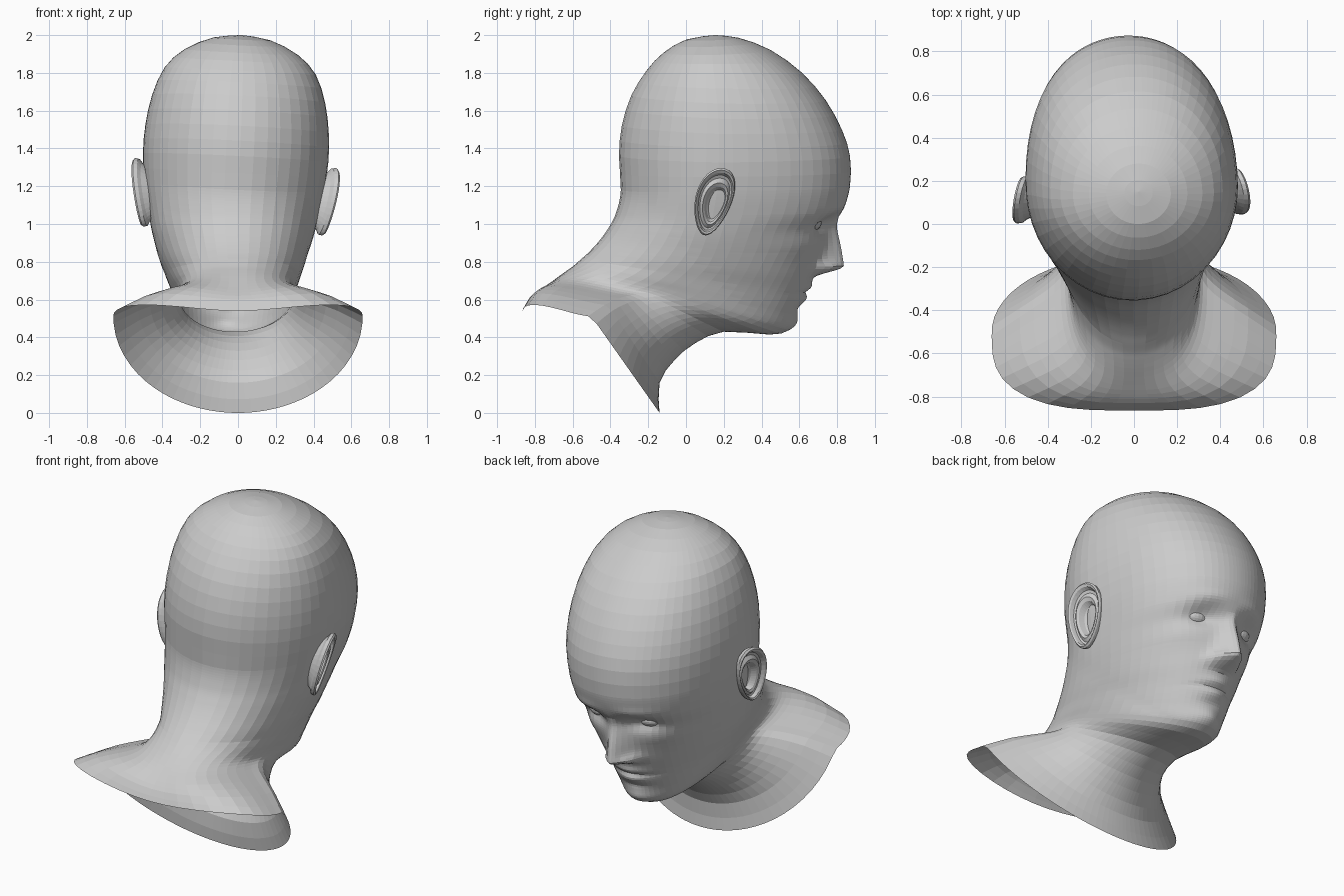
import bpy, bmesh
from math import sin, cos, pi, exp
from mathutils import Vector

if "Cube" in bpy.data.objects:
    bpy.data.objects.remove(bpy.data.objects["Cube"])

# Contours from crown to bust rim: face line (y,z), side line (x,y,z), nape line (y,z)
FRONT = [(.15, 2), (.28, 1.985), (.45, 1.92), (.615, 1.8), (.74, 1.655), (.825, 1.5), (.868, 1.36),
         (.868, 1.2), (.828, 1.07), (.77, .98), (.73, .86), (.685, .74), (.64, .64), (.59, .53),
         (.54, .44), (.44, .415), (.2, .43), (.05, .37), (-.06, .28), (-.14, .16), (-.14, .0)]
SIDE = [(0, .15, 2), (.15, .14, 1.98), (.3, .14, 1.91), (.4, .15, 1.81), (.458, .17, 1.66),
        (.485, .18, 1.5), (.49, .18, 1.35), (.475, .17, 1.2), (.452, .15, 1.07), (.43, .12, .96),
        (.405, .09, .87), (.38, .05, .795), (.355, .0, .735), (.335, -.05, .69), (.318, -.1, .66),
        (.308, -.15, .64), (.31, -.21, .63), (.34, -.27, .62), (.41, -.33, .605),
        (.53, -.41, .57), (.66, -.5, .51)]
BACK = [(.15, 2), (0, 1.975), (-.12, 1.905), (-.21, 1.81), (-.29, 1.68), (-.34, 1.52), (-.355, 1.36),
        (-.345, 1.18), (-.37, 1.06), (-.41, .98), (-.46, .91), (-.515, .85), (-.56, .81), (-.6, .775),
        (-.635, .75), (-.67, .725), (-.71, .695), (-.75, .665), (-.79, .635), (-.83, .6), (-.865, .54)]


def spline(pts, i, f):
    """Catmull-Rom point in segment i."""
    n = len(pts) - 1
    a, b, c, d = (pts[max(0, min(n, k))] for k in (i - 1, i, i + 1, i + 2))
    return [.5 * (2 * q + (r - p) * f + (2 * p - 5 * q + 4 * r - s) * f * f
                  + (3 * q - p - 3 * r + s) * f ** 3) for p, q, r, s in zip(a, b, c, d)]


def clamp(v):
    return max(0, min(1, v))


def bump(x, z, cx, cz, sx, sz):
    return exp(-((abs(x) - cx) / sx) ** 2 - ((z - cz) / sz) ** 2)


def features(x, z):
    """Forward offset of the face: nose, eyes, brow, lips, chin."""
    down = clamp((1.04 - z) / .26)
    under = clamp((z - .715) / .06)
    d = .135 * down * under * under * (3 - 2 * under) * exp(-(abs(x) / (.04 + .03 * down)) ** 2)
    for amount, *spot in (
            (.032, .075, .775, .032, .03),    # nostril wings
            (-.052, .155, 1.01, .09, .055),   # eye sockets
            (.012, .16, 1.09, .1, .035),      # brow ridge
            (.015, .27, .9, .09, .07),        # cheekbones
            (.012, 0, .668, .09, .022),       # upper lip
            (-.012, 0, .64, .12, .012),       # mouth line
            (.014, 0, .605, .08, .024),       # lower lip
            (-.010, 0, .555, .08, .022),      # fold under the lip
            (.02, 0, .475, .09, .04)):        # chin
        d += amount * bump(x, z, *spot)
    return d


def turn(x, y, z):
    """Slight turn and tilt of the head, fading out down the neck."""
    w = clamp((y + z - .4) / .5)
    return Vector((x - w * (.04 * y + .05 * (1.45 - z)), y + w * .04 * x, z - w * .05 * x))


def loft(name, rings):
    """Skin closed rings of points into one flat-shaded mesh."""
    bm = bmesh.new()
    rows = [[bm.verts.new(p) for p in r] for r in rings]
    for a, b in zip(rows, rows[1:]):
        n = len(a)
        for j in range(n):
            bm.faces.new((a[j], b[j], b[(j + 1) % n], a[(j + 1) % n]))
    bmesh.ops.remove_doubles(bm, verts=bm.verts, dist=1e-5)
    bmesh.ops.recalc_face_normals(bm, faces=bm.faces)
    me = bpy.data.meshes.new(name)
    bm.to_mesh(me)
    bm.free()
    ob = bpy.data.objects.new(name, me)
    bpy.context.collection.objects.link(ob)
    return ob


# Head, neck and open bust in one skin; columns crowd toward the face
half = 30
angles = [pi * (k / half) ** 1.45 for k in range(half + 1)]
angles += [-a for a in reversed(angles[1:-1])]


def head_ring(i, f):
    fy, fz = spline(FRONT, i, f)
    sx, sy, sz = spline(SIDE, i, f)
    by, bz = spline(BACK, i, f)
    shoulder = clamp((i + f - 12) / 6)             # squarer, raised corners behind
    temple = .03 * clamp((i + f - 1) / 2) * clamp((10 - i - f) / 2)
    ring = []
    for t in angles:
        corner = sin(2 * t) ** 2
        front = cos(t) > 0
        ey, ez = (fy, fz) if front else (by, bz)
        fat = 1 + corner * (temple if front else .12 * shoulder)
        c = abs(cos(t))
        x, y, z = sx * sin(t) * fat, sy + (ey - sy) * c * fat, sz + (ez - sz) * c
        if front:
            y += features(x, z) * clamp((y - .3) / .15)
        else:
            z += .04 * shoulder * corner
        ring.append(turn(x, y, z))
    return ring


rings = []
for i in range(len(FRONT) - 1):
    steps = 9 if 7 <= i <= 13 else 2
    rings += [head_ring(i, k / steps) for k in range(steps)]
rings.append(head_ring(len(FRONT) - 2, 1))
loft("head_and_neck", rings)

# Ears: bowl, inner fold, rolled rim and back, as (radius, outward height)
EAR = [(0, -.02), (.25, -.02), (.42, -.008), (.52, .02), (.62, .027), (.74, .012), (.82, .015),
       (.88, .035), (.95, .04), (1, .03), (.98, .01), (.85, -.005), (.6, -.06)]


def ear(name, side):
    rings = []
    for n, (r, h) in enumerate(EAR):
        inner = (1 - r) if n < 9 else 0            # bowl sits low and forward
        ring = []
        for k in range(32):
            a = 2 * pi * k / 32
            v = .18 * r * sin(a) - .03 * inner
            u = r * cos(a) * (.1 + .022 * sin(a)) + .22 * v + .02 * inner
            x = .472 + .22 * v - .27 * u + h
            ring.append(turn(side * x, .125 + u, 1.143 + v))
        rings.append(ring)
    loft(name, rings)


# Eyeballs set in the sockets
for side, label in ((1, "right"), (-1, "left")):
    ear(label + "_ear", side)
    bpy.ops.mesh.primitive_uv_sphere_add(segments=20, ring_count=12, radius=.062,
                                         location=turn(side * .155, .65, 1.015))
    bpy.context.object.name = label + "_eye"
    bpy.context.object.scale = (1.25, 1, .75)
